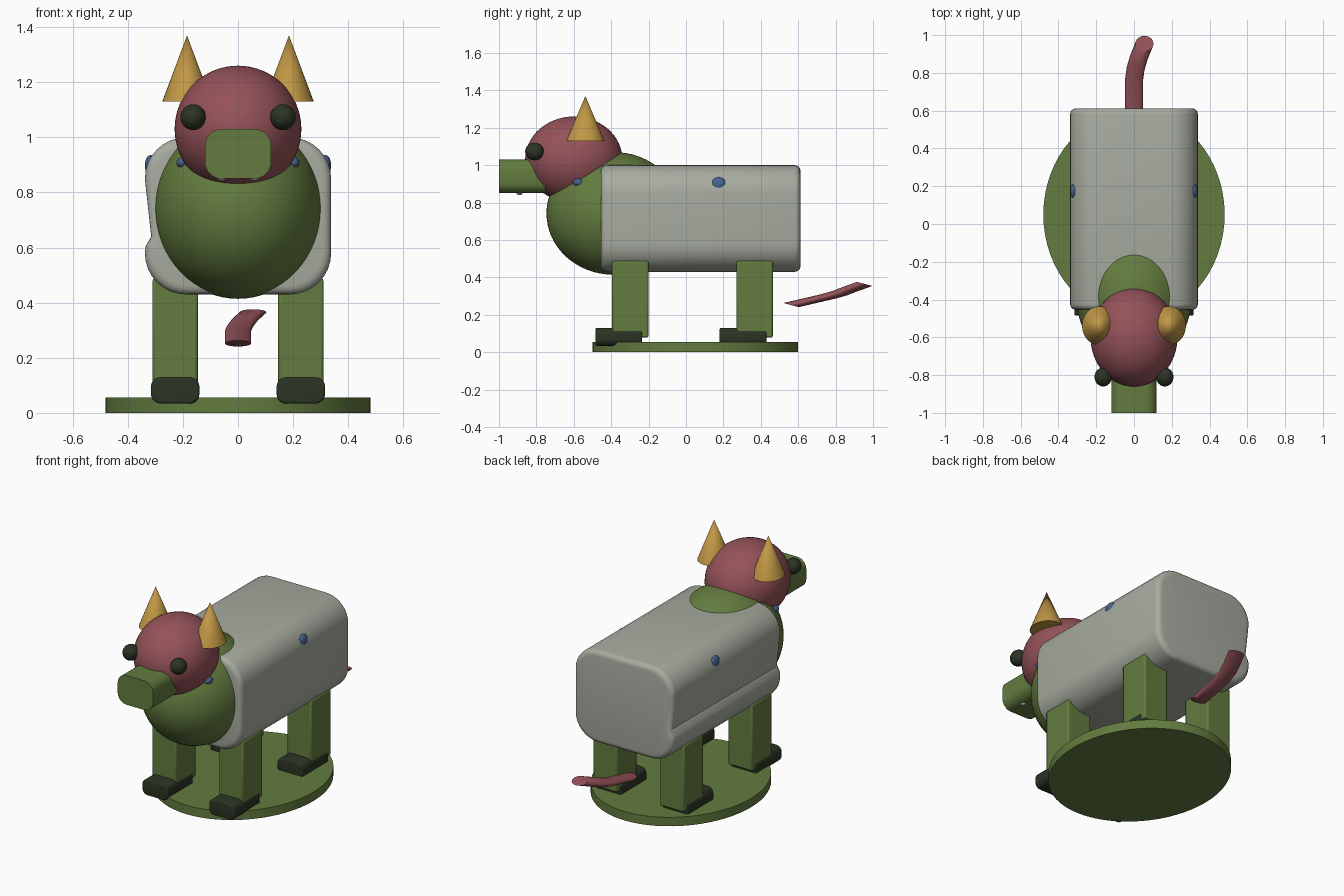
import bpy, bmesh, math
from mathutils import Vector

cube = bpy.data.objects.get("Cube")
if cube:
    bpy.data.objects.remove(cube, do_unlink=True)


def material(name, rgb):
    m = bpy.data.materials.new(name)
    m.use_nodes = True
    m.diffuse_color = (*rgb, 1)
    m.node_tree.nodes["Principled BSDF"].inputs["Base Color"].default_value = (*rgb, 1)
    return m


GREEN = material("moss green", (0.125, 0.2, 0.05))
RED = material("dusty red", (0.3, 0.085, 0.1))
GREY = material("warm grey", (0.39, 0.41, 0.35))
GOLD = material("horn gold", (0.53, 0.31, 0.06))
DARK = material("dark olive", (0.024, 0.034, 0.018))
BLUE = material("spot blue", (0.06, 0.125, 0.27))


def finish(obj, name, mat, angle=35):
    obj.name = name
    obj.data.materials.append(mat)
    bpy.ops.object.select_all(action='DESELECT')
    obj.select_set(True)
    bpy.context.view_layer.objects.active = obj
    bpy.ops.object.shade_smooth_by_angle(angle=math.radians(angle))
    return obj


def ball(name, mat, centre, radii, segments=48):
    bpy.ops.mesh.primitive_uv_sphere_add(segments=segments, ring_count=segments // 2, location=centre)
    bpy.context.object.scale = radii
    return finish(bpy.context.object, name, mat)


def loft(name, mat, rings):
    """Skin a list of equal-length vertex rings and cap both ends."""
    bm = bmesh.new()
    loops = [[bm.verts.new(p) for p in ring] for ring in rings]
    n = len(loops[0])
    for a, b in zip(loops, loops[1:]):
        for i in range(n):
            j = (i + 1) % n
            bm.faces.new((a[i], a[j], b[j], b[i]))
    bm.faces.new(loops[0])
    bm.faces.new(loops[-1])
    bmesh.ops.recalc_face_normals(bm, faces=bm.faces)
    mesh = bpy.data.meshes.new(name)
    bm.to_mesh(mesh)
    bm.free()
    obj = bpy.data.objects.new(name, mesh)
    bpy.context.collection.objects.link(obj)
    return finish(obj, name, mat)


def rounded_outline(hx, hz, r, steps=8):
    """Rounded rectangle, counter-clockwise from the +x side."""
    pts = []
    for q, (sx, sz) in enumerate(((1, 1), (-1, 1), (-1, -1), (1, -1))):
        for k in range(steps + 1):
            a = math.pi / 2 * (q + k / steps)
            pts.append((sx * (hx - r) + r * math.cos(a), sz * (hz - r) + r * math.sin(a)))
    return pts


def prism(name, mat, outline, x, z, y0, y1, edge=0.0):
    """Extrude an outline along y with softly rounded ends."""
    hx = max(p[0] for p in outline)
    hz = max(p[1] for p in outline)
    stations = [(y0, 0), (y1, 0)]
    if edge:
        arc = [math.pi / 2 * k / 4 for k in range(5)]
        stations = [(y0 + edge * (1 - math.sin(a)), edge * (1 - math.cos(a))) for a in reversed(arc)][::1]
        stations += [(y1 - edge * (1 - math.sin(a)), edge * (1 - math.cos(a))) for a in arc]
        half = len(arc)
        stations = sorted(stations[:half]) + sorted(stations[half:])
    rings = [[(x + px * (1 - d / hx), y, z + pz * (1 - d / hz)) for px, pz in outline]
             for y, d in stations]
    return loft(name, mat, rings)


# Ground disc
bpy.ops.mesh.primitive_cylinder_add(vertices=64, radius=1, depth=0.055, location=(0, 0.05, 0.0275))
bpy.context.object.scale = (0.48, 0.55, 1)
finish(bpy.context.object, "base_disc", GREEN)

# Body with a long crease on its right flank
body = rounded_outline(0.338, 0.285, 0.15)
body[18:18] = [(-0.315, -0.075), (-0.335, -0.11)]
prism("body", GREY, body, 0, 0.715, -0.455, 0.612, 0.03)

# Chest, head and snout
ball("chest", GREEN, (0, -0.386, 0.742), (0.305, 0.36, 0.328), 64)
ball("head", RED, (0, -0.6, 1.03), (0.23, 0.26, 0.23), 64)
prism("snout", GREEN, rounded_outline(0.12, 0.09, 0.06), 0, 0.94, -1.0, -0.75)

for side, label in ((1, "left"), (-1, "right")):
    ball("eye_" + label, DARK, (side * 0.163, -0.81, 1.073), (0.046, 0.05, 0.047), 32)
    ball("tooth_" + label, GREY, (side * 0.06, -0.89, 0.853), (0.015, 0.018, 0.012), 16)
    ball("flank_spot_" + label, BLUE, (side * 0.318, 0.175, 0.898), (0.02, 0.04, 0.038), 24)
    ball("neck_spot_" + label, BLUE, (side * 0.203, -0.575, 0.908), (0.02, 0.03, 0.02), 24)

    # Horn
    bpy.ops.mesh.primitive_cone_add(vertices=32, radius1=1, depth=0.24, location=(side * 0.185, -0.538, 1.25))
    bpy.context.object.scale = (0.09, 0.102, 1)
    finish(bpy.context.object, "horn_" + label, GOLD)

    # Legs and feet
    for end, y in (("front", -0.298), ("back", 0.367)):
        bpy.ops.mesh.primitive_cube_add(size=1, location=(side * 0.228, y, 0.283))
        leg = bpy.context.object
        leg.scale = (0.165, 0.195, 0.41)
        bpy.ops.object.transform_apply(location=False, rotation=False, scale=True)
        bevel = leg.modifiers.new("soft_edges", 'BEVEL')
        bevel.width = 0.01
        bevel.segments = 2
        finish(leg, f"{end}_leg_{label}", GREEN)
        prism(f"{end}_foot_{label}", DARK, rounded_outline(0.088, 0.048, 0.035, 5),
              side * 0.228, 0.082, y - 0.187, y + 0.063, 0.008)

# Flattened tail, swept along a gentle bend
path = [Vector(p) for p in ((0, 0.562, 0.252), (0, 0.66, 0.275), (0, 0.76, 0.298),
                            (0.008, 0.82, 0.315), (0.025, 0.88, 0.338), (0.055, 0.955, 0.365))]
rings = []
for c in path:
    rings.append([c + Vector((0.048 * math.cos(t), 0.041 * math.sin(t), -0.011 * math.sin(t)))
                  for t in (math.tau * k / 24 for k in range(24))])
loft("tail", RED, rings)
